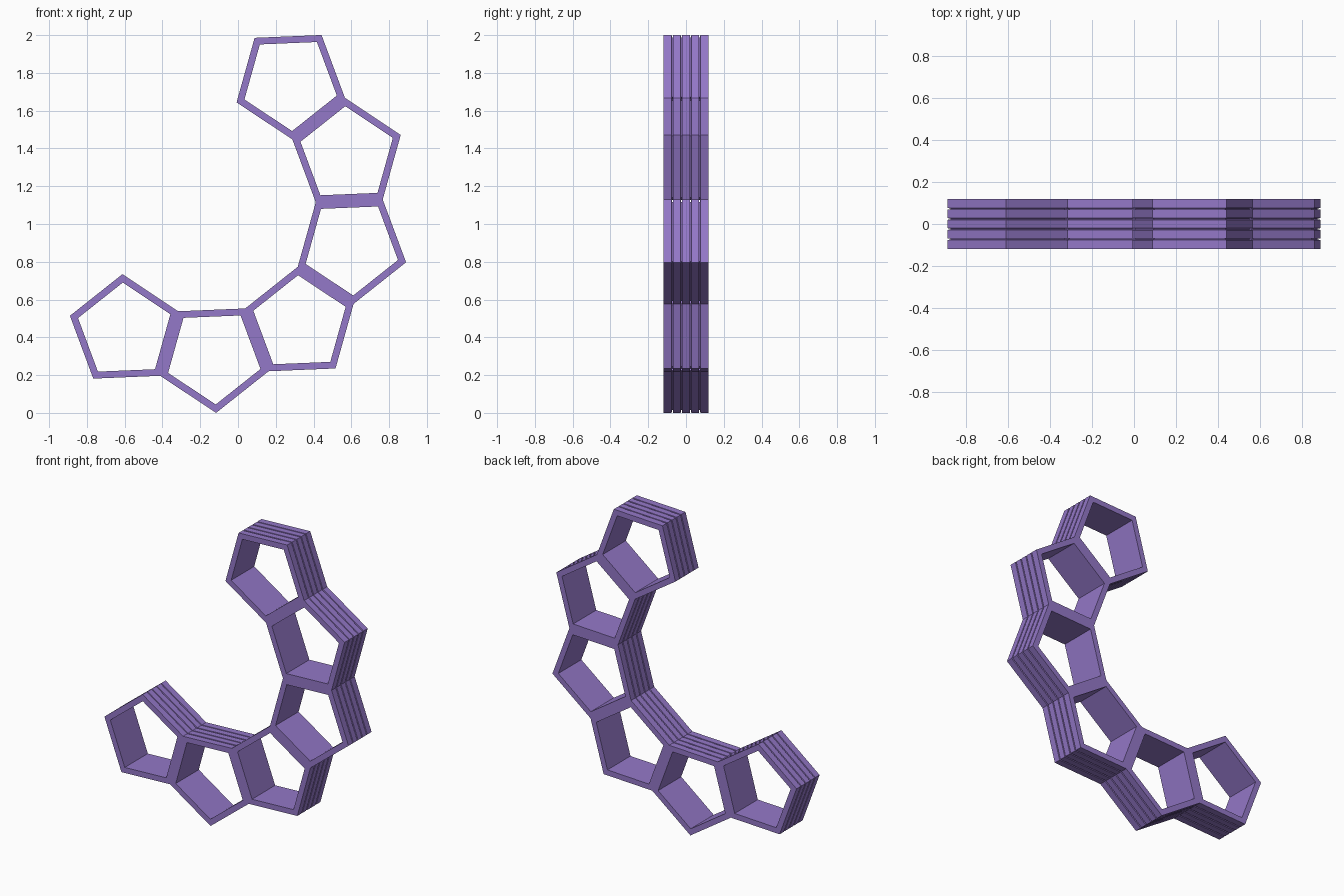
import bpy, bmesh, math

if "Cube" in bpy.data.objects:
    bpy.data.objects.remove(bpy.data.objects["Cube"])

R = 0.3018                      # circumradius of each pentagon
WALL, HALF = 0.036, 0.12        # wall thickness, half depth
LAYERS, GAP, DEEP = 5, 0.008, 0.012
TILT = math.radians(2.4)
C36 = math.cos(math.radians(36))

purple = bpy.data.materials.new("purple")
purple.diffuse_color = (0.296, 0.188, 0.578, 1)
purple.use_nodes = True
purple.node_tree.nodes["Principled BSDF"].inputs["Base Color"].default_value = purple.diffuse_color

# wall cross-section: (inset from outer face, y), grooved between the layers
profile = [(WALL, -HALF), (0, -HALF)]
for i in range(1, LAYERS):
    y = -HALF + 2 * HALF * i / LAYERS
    profile += [(0, y - GAP / 2), (DEEP, y - GAP / 4), (DEEP, y + GAP / 4), (0, y + GAP / 2)]
profile += [(0, HALF), (WALL, HALF)]


def pentagon_ring(name, cx, cz, angle):
    bm = bmesh.new()
    loops = []
    for k in range(5):
        a = angle + k * math.tau / 5
        loops.append([bm.verts.new((cx + (R - d / C36) * math.cos(a), y,
                                    cz + (R - d / C36) * math.sin(a))) for d, y in profile])
    n = len(profile)
    for k in range(5):
        p, q = loops[k], loops[(k + 1) % 5]
        for j in range(n):
            bm.faces.new((p[j], p[(j + 1) % n], q[(j + 1) % n], q[j]))
    bmesh.ops.recalc_face_normals(bm, faces=bm.faces)
    me = bpy.data.meshes.new(name)
    bm.to_mesh(me)
    bm.free()
    me.materials.append(purple)
    bpy.context.collection.objects.link(bpy.data.objects.new(name, me))


# chain of centres, each step crosses one shared edge
centres = [(0.0, 0.0)]
for step in (-54, -90, -126, -162, -198):
    a = math.radians(step) + TILT
    x, z = centres[-1]
    centres.append((x + 2 * R * C36 * math.cos(a), z + 2 * R * C36 * math.sin(a)))

# alternate pentagons point down and up
angles = [math.radians(-90 if i % 2 == 0 else 90) + TILT for i in range(6)]
corners = [(x + R * math.cos(a + k * math.tau / 5), z + R * math.sin(a + k * math.tau / 5))
           for (x, z), a in zip(centres, angles) for k in range(5)]
xs, zs = [c[0] for c in corners], [c[1] for c in corners]
mid, low = (min(xs) + max(xs)) / 2, min(zs)

for i, ((x, z), a) in enumerate(zip(centres, angles)):
    pentagon_ring(f"pentagon_ring_{i + 1}", x - mid, z - low, a)
